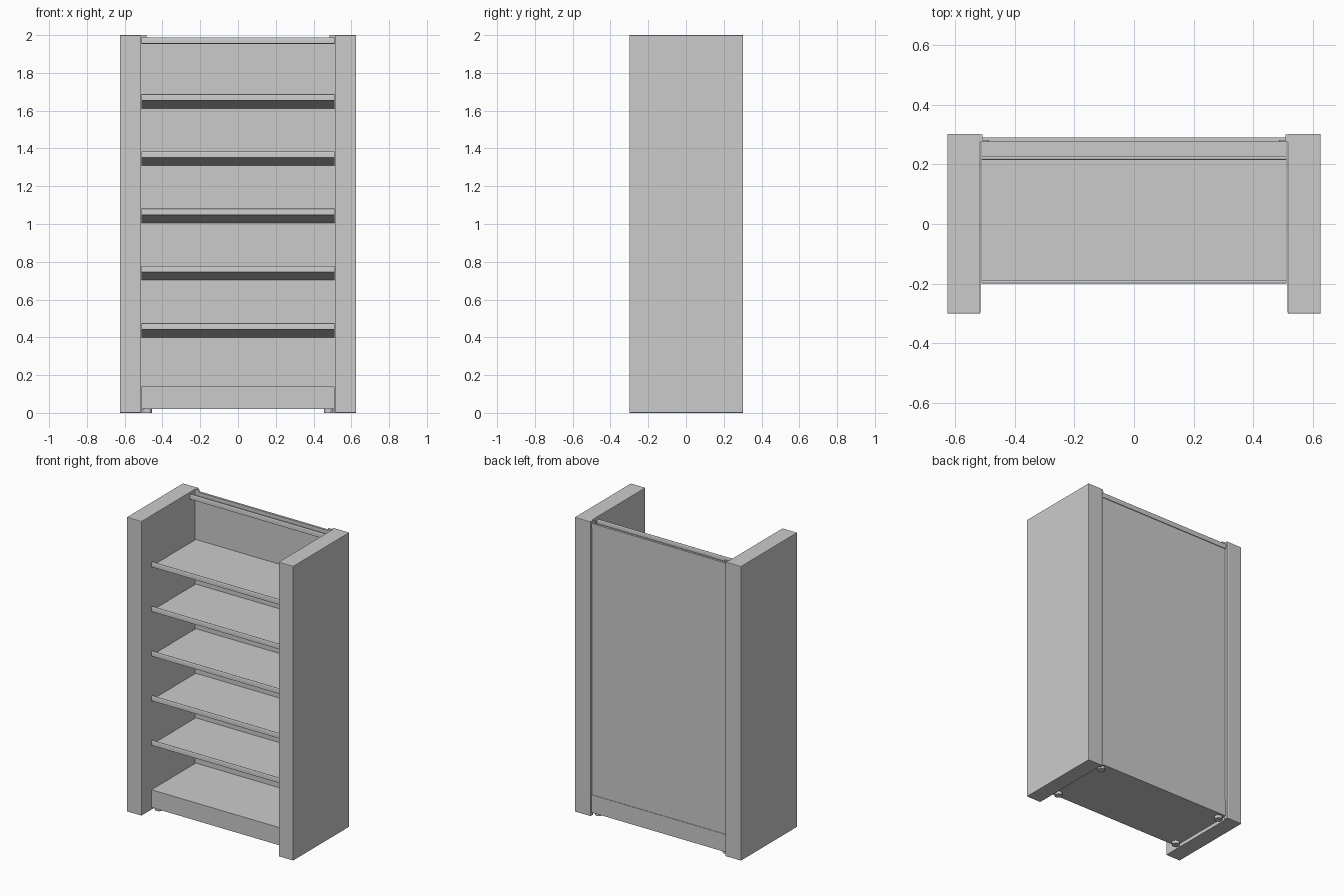
import bpy
import bmesh
import math

cube = bpy.data.objects.get("Cube")
if cube:
    bpy.data.objects.remove(cube, do_unlink=True)

grey = bpy.data.materials.new("light_grey")
grey.use_nodes = True
colour = (0.6, 0.6, 0.6, 1)
grey.diffuse_color = colour
grey.node_tree.nodes["Principled BSDF"].inputs["Base Color"].default_value = colour

HALF = 0.51      # half width between the side panels
BACK = 0.275     # front of the back panel


def finish(name, bm):
    bmesh.ops.recalc_face_normals(bm, faces=bm.faces)
    mesh = bpy.data.meshes.new(name)
    bm.to_mesh(mesh)
    bm.free()
    mesh.materials.append(grey)
    ob = bpy.data.objects.new(name, mesh)
    bpy.context.collection.objects.link(ob)
    return ob


def box(name, x, y, z, bevel=0):
    """Box from (min, max) ranges on each axis."""
    bm = bmesh.new()
    bmesh.ops.create_cube(bm, size=1)
    for v in bm.verts:
        v.co = [r[0] if c < 0 else r[1] for c, r in zip(v.co, (x, y, z))]
    ob = finish(name, bm)
    if bevel:
        mod = ob.modifiers.new("soft_edges", "BEVEL")
        mod.width = bevel
        mod.segments = 2
    return ob


def extrude_profile(name, points):
    """Extrude a (y, z) profile across the width of the unit."""
    bm = bmesh.new()
    face = bm.faces.new([bm.verts.new((-HALF, y, z)) for y, z in points])
    geom = bmesh.ops.extrude_face_region(bm, geom=[face])["geom"]
    new_verts = [g for g in geom if isinstance(g, bmesh.types.BMVert)]
    bmesh.ops.translate(bm, verts=new_verts, vec=(2 * HALF, 0, 0))
    return finish(name, bm)


def shelf(name, front, z, drop):
    """Flat tray, rounded upstand along the front, sloping underside."""
    lip, radius = 0.033, 0.006
    pts = [(front, z)]
    for i in range(7):
        a = math.pi - i * math.pi / 6
        pts.append((front + radius + radius * math.cos(a),
                    z + lip - radius + radius * math.sin(a)))
    pts += [(front + 2 * radius, z + 0.005), (BACK, z + 0.005), (BACK, z - drop)]
    ob = extrude_profile(name, pts)
    bpy.context.view_layer.objects.active = ob
    ob.select_set(True)
    bpy.ops.object.shade_smooth_by_angle(angle=math.radians(40))
    ob.select_set(False)


# Side panels, back posts and feet
for s, side in ((1, "left"), (-1, "right")):
    def span(a, b):
        return tuple(sorted((s * a, s * b)))
    box(side + "_side_panel", span(0.515, 0.625), (-0.3, 0.302), (0, 2), 0.003)
    box(side + "_back_post", span(0.485, 0.508), (BACK, 0.282), (0.02, 2))
    box(side + "_post_flange", span(0.507, 0.516), (BACK, 0.3), (0, 2))
    for y, end in ((-0.165, "front"), (0.25, "back")):
        bm = bmesh.new()
        bmesh.ops.create_cone(bm, cap_ends=True, segments=20, radius1=0.025,
                              radius2=0.025, depth=0.022)
        bmesh.ops.translate(bm, verts=bm.verts, vec=(s * 0.48, y, 0.011))
        finish(side + "_" + end + "_foot", bm)

# Back panel and plinth
box("back_panel", (-HALF, HALF), (BACK, 0.285), (0.14, 1.96))
box("plinth", (-HALF, HALF), (-0.2, 0.288), (0.02, 0.14))

# Shelves and the top rail
for i in range(5):
    shelf("shelf_%d" % (i + 1), -0.2, 0.442 + i * 0.303, 0.042)
shelf("top_rail", 0.215, 1.955, 0.003)
box("top_rail_cap", (-HALF, HALF), (BACK, 0.29), (1.952, 1.985))
